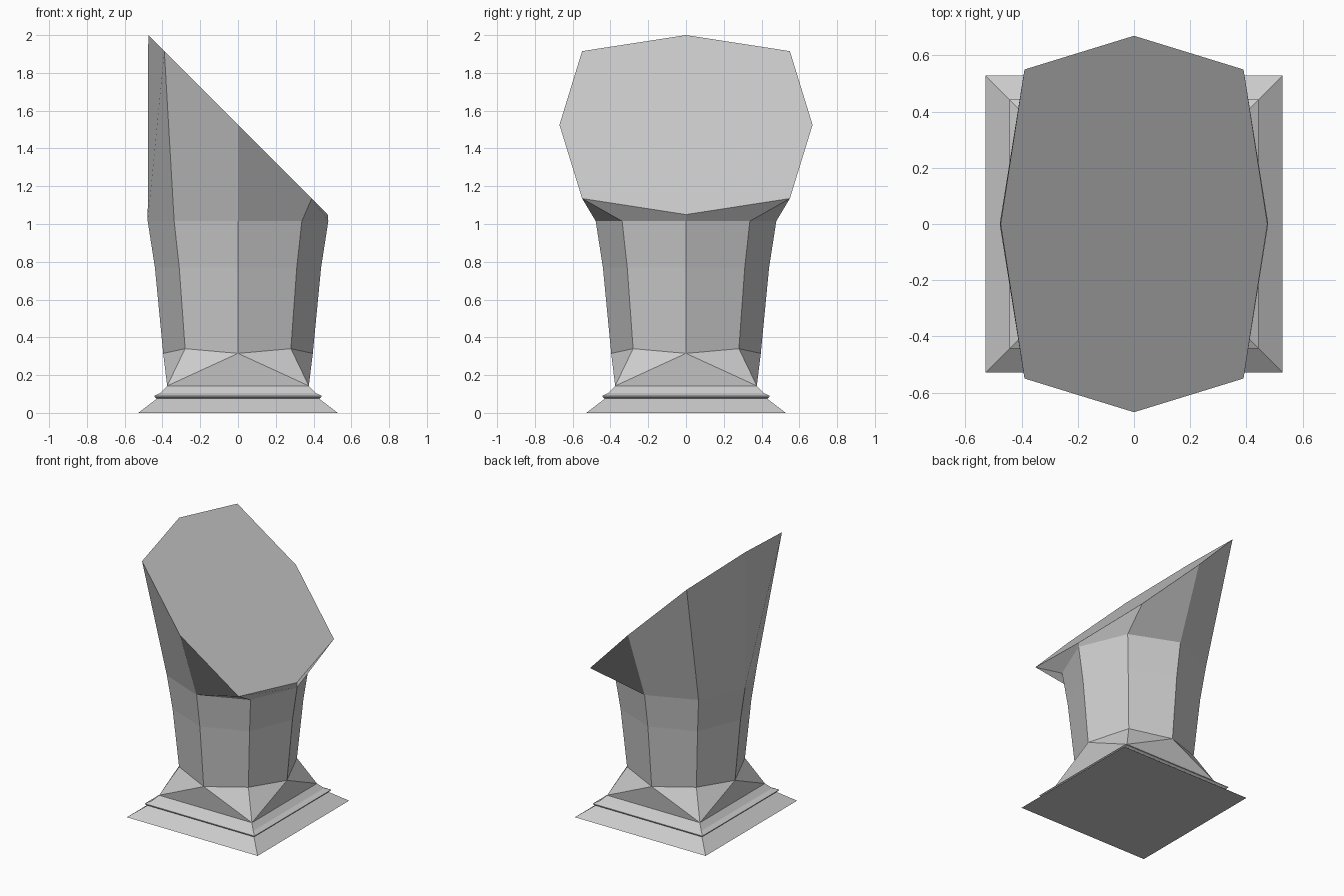
import bpy, bmesh
from math import cos, sin, pi

cube = bpy.data.objects.get("Cube")
if cube:
    bpy.data.objects.remove(cube, do_unlink=True)

stone = bpy.data.materials.new("grey_stone")
stone.use_nodes = True
GREY = (0.6, 0.6, 0.6, 1)
stone.diffuse_color = GREY
stone.node_tree.nodes["Principled BSDF"].inputs["Base Color"].default_value = GREY


def square(half, z):
    return [(half, half, z), (-half, half, z), (-half, -half, z), (half, -half, z)]


def octagon(radius, z, corner_z=None):
    """Eight points, starting on +x; odd points are the diagonal corners."""
    return [(radius * cos(i * pi / 4), radius * sin(i * pi / 4),
             corner_z if corner_z and i % 2 else z) for i in range(8)]


def bridge(bm, low, high):
    """Faces between two rings, each starting from an even point of the low ring."""
    n = len(low)
    for i in range(n):
        j = (i + 1) % n
        if i % 2 == 0:
            bm.faces.new((low[i], low[j], high[j], high[i]))
        else:
            bm.faces.new((low[j], high[j], high[i], low[i]))


def add_ring(bm, points):
    return [bm.verts.new(p) for p in points]


def finish(bm, name):
    bmesh.ops.recalc_face_normals(bm, faces=bm.faces)
    mesh = bpy.data.meshes.new(name)
    bm.to_mesh(mesh)
    bm.free()
    mesh.materials.append(stone)
    obj = bpy.data.objects.new(name, mesh)
    bpy.context.collection.objects.link(obj)
    return obj


# Square stepped plinth with a thin shadow groove
bm = bmesh.new()
steps = [(0.528, 0), (0.43, 0.075), (0.443, 0.085), (0.443, 0.09),
         (0.41, 0.106), (0.375, 0.143)]
rings = [add_ring(bm, square(half, z)) for half, z in steps]
for low, high in zip(rings, rings[1:]):
    bridge(bm, low, high)
bm.faces.new(rings[0])
bm.faces.new(rings[-1])
finish(bm, "plinth")

# Faceted transition from the square up to the tapered eight-sided shaft
bm = bmesh.new()
corners = add_ring(bm, square(0.375, 0.143))
foot = add_ring(bm, octagon(0.396, 0.315, 0.34))
for k in range(4):
    axis, diag, nxt = foot[2 * k], foot[2 * k + 1], foot[(2 * k + 2) % 8]
    bm.faces.new((axis, corners[k], diag))
    bm.faces.new((diag, corners[k], nxt))
    bm.faces.new((nxt, corners[k], corners[(k + 1) % 4]))
waist = add_ring(bm, octagon(0.44, 0.77))
neck = add_ring(bm, octagon(0.478, 1.015))
bridge(bm, foot, waist)
bridge(bm, waist, neck)

# Slanted head flaring out to the inclined top face
outline = [(0.475, 0), (0.39, 0.55), (0, 0.67), (-0.39, 0.55),
           (-0.475, 0), (-0.39, -0.55), (0, -0.67), (0.39, -0.55)]
rim = add_ring(bm, [(x, y, 1.525 - x) for x, y in outline])
bridge(bm, neck, rim)
bm.faces.new(rim)
finish(bm, "shaft_and_slanted_head")
